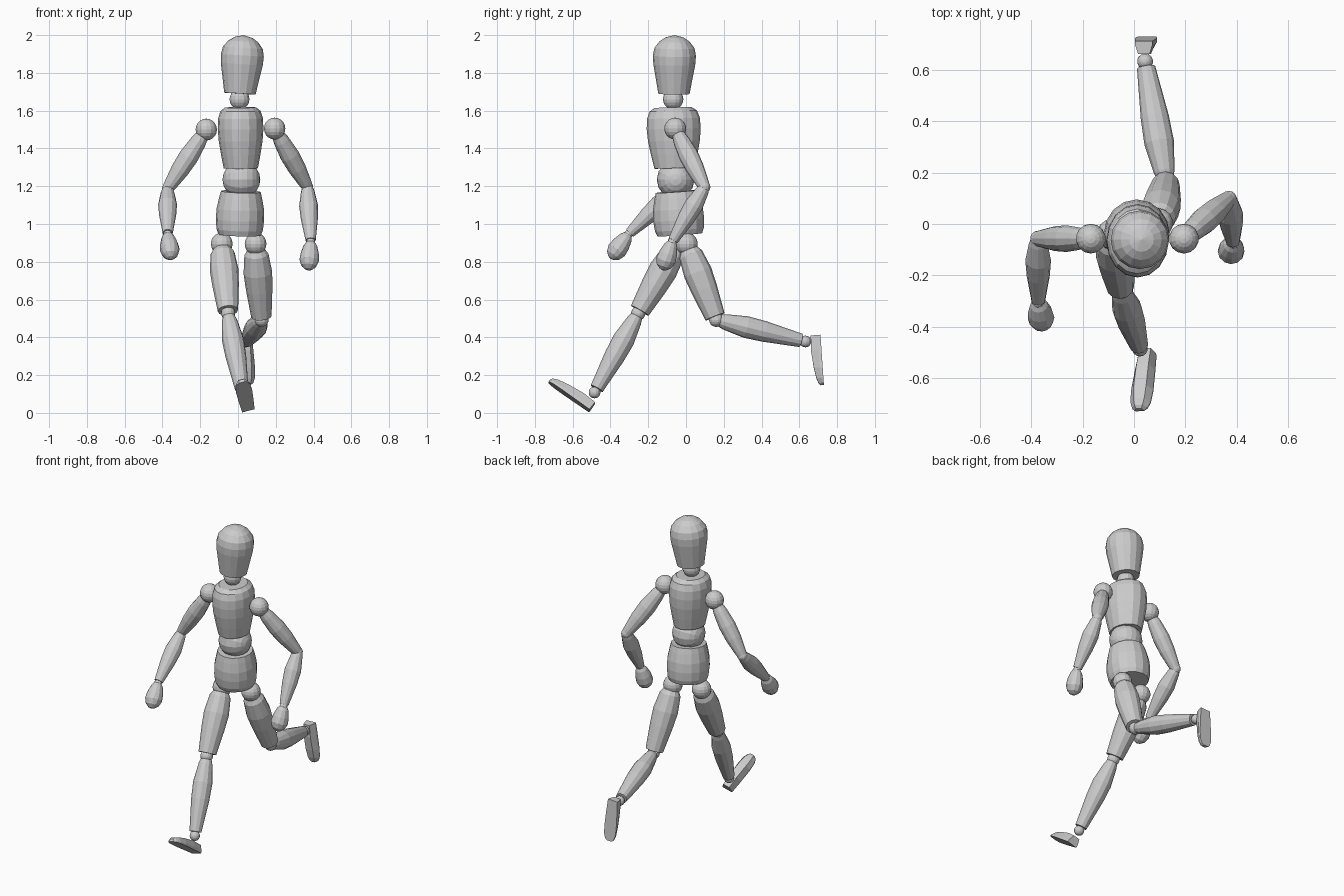
import bpy
import bmesh
from math import cos, sin, pi
from mathutils import Vector

default = bpy.data.objects.get("Cube")
if default:
    bpy.data.objects.remove(default, do_unlink=True)


def finish(name, bm):
    bmesh.ops.recalc_face_normals(bm, faces=bm.faces)
    mesh = bpy.data.meshes.new(name)
    bm.to_mesh(mesh)
    bm.free()
    obj = bpy.data.objects.new(name, mesh)
    bpy.context.collection.objects.link(obj)
    return obj


def loft(name, rings):
    """Skin a list of equal-length point rings and cap both ends."""
    bm = bmesh.new()
    rows = [[bm.verts.new(p) for p in ring] for ring in rings]
    count = len(rows[0])
    for low, high in zip(rows, rows[1:]):
        for i in range(count):
            j = (i + 1) % count
            bm.faces.new((low[i], low[j], high[j], high[i]))
    bm.faces.new(rows[0])
    bm.faces.new(rows[-1])
    bmesh.ops.remove_doubles(bm, verts=bm.verts, dist=0.0005)
    return finish(name, bm)


def turned(name, start, end, profile, size=(1, 1), sides=12):
    """Turned wooden part between two points; profile is (position, radius)."""
    start, end = Vector(start), Vector(end)
    axis = (end - start).normalized()
    u = (Vector((1, 0, 0)) - axis * axis.x).normalized()
    v = axis.cross(u)
    rings = []
    for t, r in profile:
        centre = start.lerp(end, t)
        rings.append([centre + u * (r * size[0] * cos(2 * pi * i / sides))
                      + v * (r * size[1] * sin(2 * pi * i / sides))
                      for i in range(sides)])
    return loft(name, rings)


def ball(name, centre, radius, tilt=0):
    bpy.ops.mesh.primitive_uv_sphere_add(segments=14, ring_count=10, radius=radius,
                                         location=centre, rotation=(0, tilt, 0))
    bpy.context.object.name = name


def foot(name, heel, toe, side):
    """Wedge foot with a flat sole, sloped sides and a rounded toe."""
    heel, toe, side = Vector(heel), Vector(toe), Vector(side)
    along = (toe - heel).normalized()
    side = (side - along * side.dot(along)).normalized()
    up = along.cross(side)
    # position, sole half width, top half width, height
    stations = [(0, .034, .022, .052), (.3, .039, .024, .056), (.65, .043, .025, .047),
                (.86, .04, .022, .037), (.96, .03, .016, .028), (1, .017, .011, .018)]
    rings = []
    for t, sole, top, height in stations:
        c = heel.lerp(toe, t)
        rings.append([c - side * sole, c + side * sole,
                      c + side * sole + up * height * .3,
                      c + side * top + up * height,
                      c - side * top + up * height,
                      c - side * sole + up * height * .3])
    loft(name, rings)


# Head, neck and torso
turned("head", (.01, -.064, 1.69), (.03, -.06, 2),
       [(0, .083), (.25, .097), (.5, .111), (.65, .114), (.78, .106),
        (.89, .08), (.96, .048), (1, 0)], sides=16)
ball("neck", (.008, -.068, 1.66), .054)
turned("chest", (.015, -.06, 1.295), (.013, -.068, 1.617),
       [(0, .75), (.22, .86), (.45, .96), (.65, 1), (.82, .98), (.94, .88), (1, .68)],
       size=(.121, .143), sides=16)
ball("waist", (.018, -.055, 1.235), .1, tilt=pi / 2)
turned("pelvis", (.008, -.033, .943), (.015, -.05, 1.172),
       [(0, .88), (.12, .96), (.35, 1), (.6, .98), (.85, .89), (1, .82)],
       size=(.128, .135), sides=16)

# Shared limb profiles
UPPER_ARM = [(0, .034), (.12, .043), (.4, .052), (.65, .048), (.9, .036), (1, .03)]
FOREARM = [(0, .028), (.08, .036), (.35, .05), (.6, .045), (1, .027)]
HAND = [(0, .022), (.12, .035), (.4, .048), (.65, .052), (.85, .04), (.96, .02), (1, 0)]
THIGH = [(0, .045), (.08, .064), (.35, .076), (.6, .07), (1, .054)]
SHIN = [(0, .033), (.06, .041), (.32, .058), (.55, .055), (1, .036)]

# Arms: shoulder, elbow, wrist, fingertip
ARMS = {
    "left": [(.194, -.057, 1.505), (.368, .098, 1.195), (.385, -.073, .905), (.373, -.125, .755)],
    "right": [(-.168, -.057, 1.5), (-.373, -.057, 1.185), (-.372, -.305, .945), (-.355, -.40, .815)],
}
for label, joints in ARMS.items():
    shoulder, elbow, wrist, tip = map(Vector, joints)
    ball(label + "_shoulder", shoulder, .058)
    turned(label + "_upper_arm", shoulder.lerp(elbow, .1), elbow, UPPER_ARM)
    ball(label + "_elbow", elbow, .031)
    turned(label + "_forearm", elbow, elbow.lerp(wrist, .97), FOREARM)
    ball(label + "_wrist", wrist, .023)
    turned(label + "_hand", wrist, tip, HAND)

# Legs: hip, knee, ankle
LEGS = {
    "left": [(.093, .003, .895), (.125, .16, .493), (.043, .632, .378)],
    "right": [(-.086, -.04, .895), (-.052, -.253, .527), (.023, -.484, .108)],
}
for label, joints in LEGS.items():
    hip, knee, ankle = map(Vector, joints)
    ball(label + "_hip", hip, .059)
    turned(label + "_thigh", hip.lerp(knee, .07), hip.lerp(knee, .96), THIGH)
    ball(label + "_knee", knee, .038)
    turned(label + "_shin", knee.lerp(ankle, .04), knee.lerp(ankle, .95), SHIN)
    ball(label + "_ankle", ankle, .031)

foot("left_foot", (.038, .712, .412), (.052, .73, .148), (1, 0, .04))
foot("right_foot", (.055, -.512, .011), (.022, -.728, .162), (1, 0, .28))
